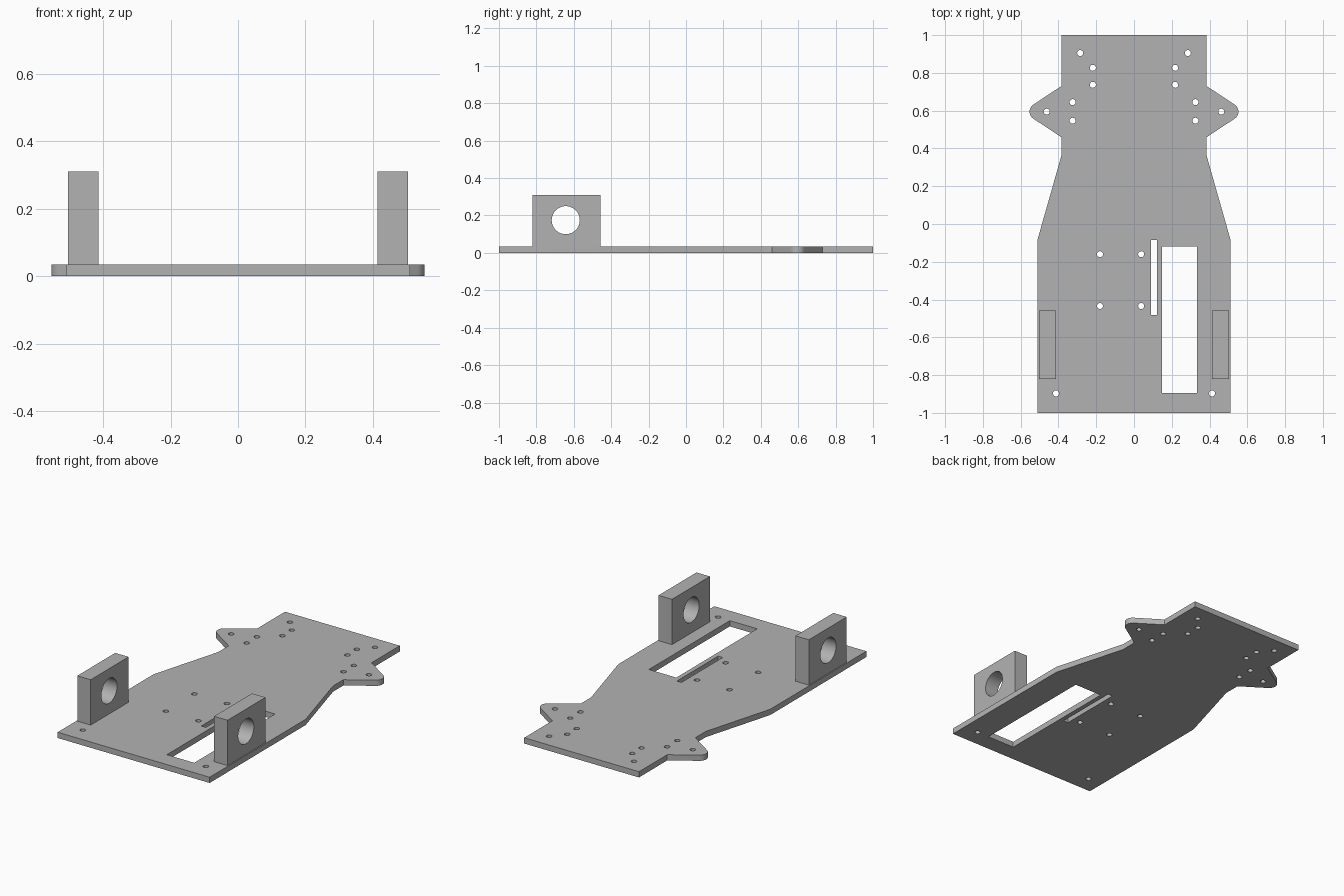
import bpy, math
from mathutils import Matrix

if "Cube" in bpy.data.objects:
    bpy.data.objects.remove(bpy.data.objects["Cube"])

THICK = 0.035
grey = bpy.data.materials.new("light grey")
grey.diffuse_color = (0.45, 0.45, 0.45, 1)
grey.use_nodes = True
grey.node_tree.nodes["Principled BSDF"].inputs["Base Color"].default_value = grey.diffuse_color


def circle(cx, cy, r, n=32, start=0, end=360):
    full = end - start == 360
    steps = n if full else n - 1
    angles = [math.radians(start + (end - start) * i / steps) for i in range(n)]
    return [(cx + r * math.cos(a), cy + r * math.sin(a)) for a in angles]


def rect(x0, x1, y0, y1):
    return [(x0, y0), (x1, y0), (x1, y1), (x0, y1)]


def plate(name, loops, depth, matrix):
    """Extrude a flat outline with holes, centred on its own plane."""
    curve = bpy.data.curves.new(name, 'CURVE')
    curve.dimensions = '2D'
    curve.fill_mode = 'BOTH'
    curve.extrude = depth / 2
    for pts in loops:
        s = curve.splines.new('POLY')
        s.points.add(len(pts) - 1)
        for p, (x, y) in zip(s.points, pts):
            p.co = (x, y, 0, 1)
        s.use_cyclic_u = True
    obj = bpy.data.objects.new(name, curve)
    bpy.context.collection.objects.link(obj)
    curve.materials.append(grey)
    obj.matrix_world = matrix
    bpy.ops.object.select_all(action='DESELECT')
    obj.select_set(True)
    bpy.context.view_layer.objects.active = obj
    bpy.ops.object.convert(target='MESH')
    obj = bpy.context.object
    # Weld the caps to the walls
    bpy.ops.object.mode_set(mode='EDIT')
    bpy.ops.mesh.select_all(action='SELECT')
    bpy.ops.mesh.remove_doubles(threshold=0.0002)
    bpy.ops.mesh.normals_make_consistent(inside=False)
    bpy.ops.object.mode_set(mode='OBJECT')
    bpy.ops.object.shade_smooth_by_angle(angle=math.radians(30))
    return obj


# Base plate: right half outline with a rounded ear, mirrored to the left
right = [(0.51, -1), (0.51, -0.08), (0.385, 0.36), (0.385, 0.46)]
right += circle(0.508, 0.595, 0.045, 14, -57, 57)
right += [(0.385, 0.73), (0.385, 1)]
outline = right + [(-x, y) for x, y in reversed(right)]

# Screw holes: mirrored pairs, then the four board mounts
pairs = [(0.285, 0.905), (0.218, 0.827), (0.218, 0.737), (0.325, 0.645),
         (0.325, 0.547), (0.462, 0.595), (0.413, -0.897)]
holes = [(s * x, y) for x, y in pairs for s in (1, -1)]
holes += [(x, y) for x in (-0.18, 0.038) for y in (-0.16, -0.434)]
loops = [outline] + [circle(x, y, 0.016, 20) for x, y in holes]

# Battery window and narrow cable slot
loops.append(rect(0.149, 0.333, -0.895, -0.12))
loops.append(rect(0.09, 0.121, -0.481, -0.085))
plate("base_plate", loops, THICK, Matrix.Translation((0, 0, THICK / 2)))

# Upright axle blocks with a bore running across the width
stand = Matrix(((0, 0, 1, 0), (1, 0, 0, 0), (0, 1, 0, 0), (0, 0, 0, 1)))
block = [rect(-0.82, -0.457, THICK, 0.31), circle(-0.643, 0.175, 0.075, 48)]
for side, label in ((-1, "left"), (1, "right")):
    plate(label + "_axle_block", block, 0.09,
          Matrix.Translation((side * 0.459, 0, 0)) @ stand)
